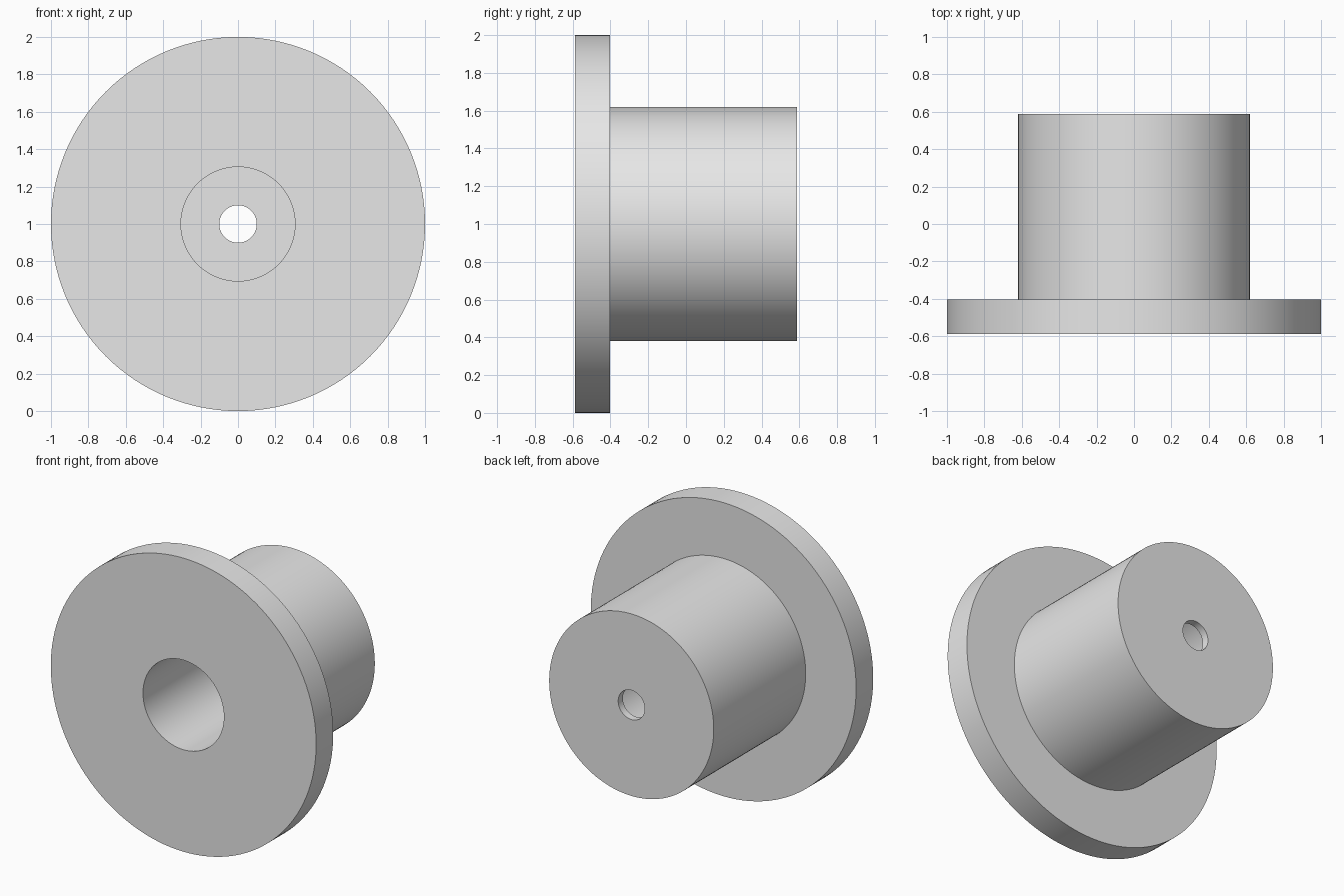
import bpy, bmesh, math
from mathutils import Matrix, Vector

cube = bpy.data.objects.get("Cube")
if cube:
    bpy.data.objects.remove(cube, do_unlink=True)

# Single plain grey
grey = bpy.data.materials.new("light_grey")
grey.use_nodes = True
colour = (0.8, 0.8, 0.8, 1.0)
grey.diffuse_color = colour
grey.node_tree.nodes["Principled BSDF"].inputs["Base Color"].default_value = colour

# Main dimensions
SEGMENTS = 128
FRONT, SHOULDER, BACK = -0.587, -0.403, 0.587
FLANGE_R, BODY_R, BORE_R, HOLE_R = 1.0, 0.62, 0.305, 0.1
LIP = 0.05  # thickness of the end wall around the small hole

# Closed half-section (radius, y): flange, body, end wall, stepped bore
section = [
    (BORE_R, FRONT), (FLANGE_R, FRONT), (FLANGE_R, SHOULDER),
    (BODY_R, SHOULDER), (BODY_R, BACK), (HOLE_R, BACK),
    (HOLE_R, BACK - LIP), (BORE_R, BACK - LIP),
]


def lathe(name, profile, material):
    """Revolve a closed profile around the y axis."""
    bm = bmesh.new()
    rings = []
    for i in range(SEGMENTS):
        turn = Matrix.Rotation(math.tau * i / SEGMENTS, 3, 'Y')
        rings.append([bm.verts.new(turn @ Vector((r, y, 0))) for r, y in profile])
    n = len(profile)
    for i, ring in enumerate(rings):
        following = rings[(i + 1) % SEGMENTS]
        for j in range(n):
            k = (j + 1) % n
            bm.faces.new((ring[j], ring[k], following[k], following[j]))
    bmesh.ops.recalc_face_normals(bm, faces=bm.faces)
    mesh = bpy.data.meshes.new(name)
    bm.to_mesh(mesh)
    bm.free()
    mesh.materials.append(material)
    obj = bpy.data.objects.new(name, mesh)
    bpy.context.collection.objects.link(obj)
    return obj


# Flanged bushing, standing on its rim
bushing = lathe("flanged_bushing", section, grey)
bushing.location.z = FLANGE_R

bpy.ops.object.select_all(action='DESELECT')
bushing.select_set(True)
bpy.context.view_layer.objects.active = bushing
bpy.ops.object.shade_smooth_by_angle(angle=math.radians(30))
